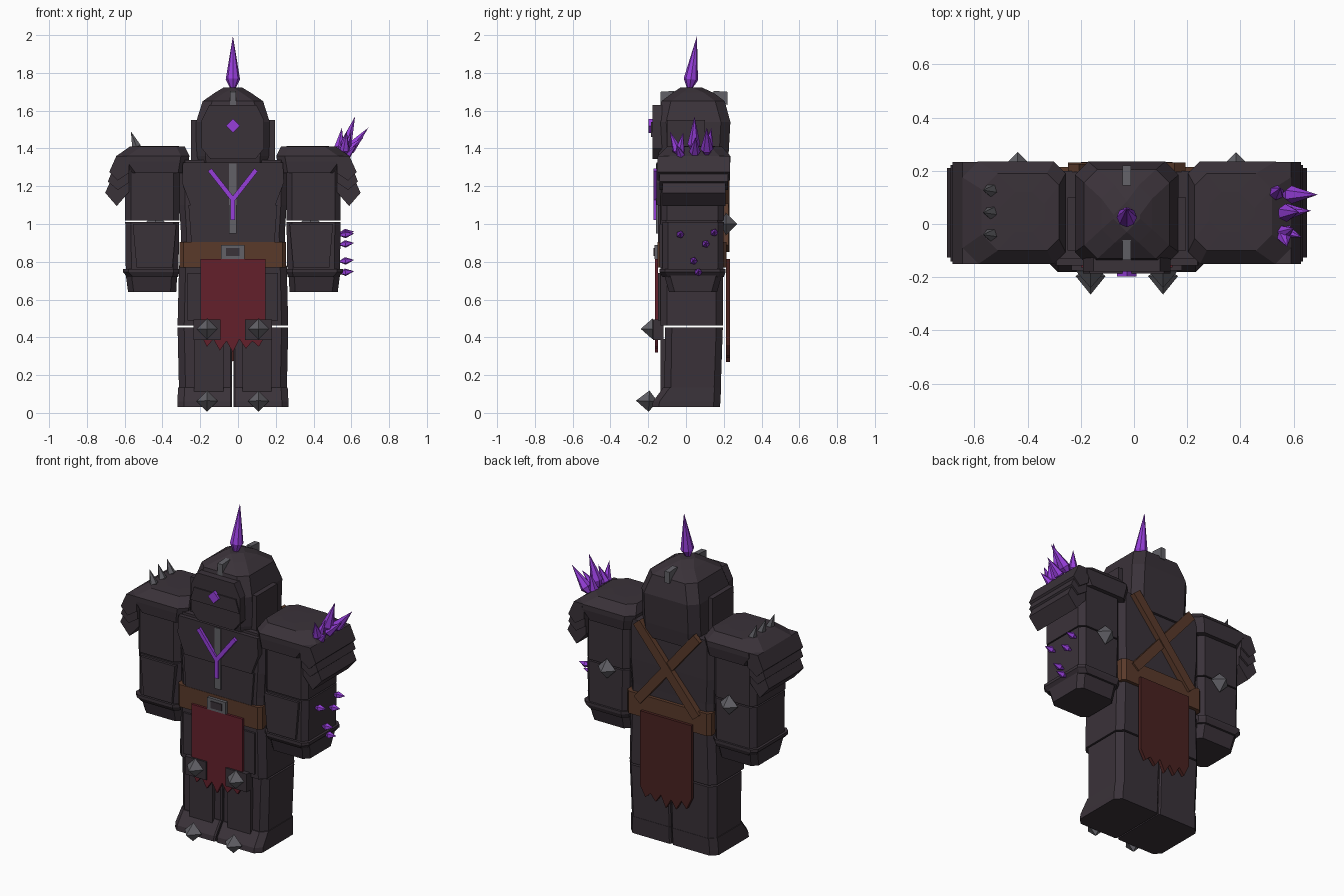
import bpy, bmesh, math
from mathutils import Vector

CX = -0.027  # body centre line


def mat(name, r, g, b):
    lin = [(c / 255 / 12.92) if c < 11 else ((c / 255 + 0.055) / 1.055) ** 2.4 for c in (r, g, b)]
    m = bpy.data.materials.new(name)
    m.diffuse_color = (*lin, 1)
    return m


DARK = mat("dark_armor", 58, 50, 57)
GREY = mat("grey_metal", 98, 97, 103)
PURPLE = mat("purple_crystal", 150, 62, 218)
BROWN = mat("brown_leather", 90, 58, 42)
RED = mat("crimson_cloth", 100, 32, 43)
MAROON = mat("maroon_cape", 74, 34, 32)


def finish(name, bm, m):
    bmesh.ops.recalc_face_normals(bm, faces=bm.faces)
    me = bpy.data.meshes.new(name)
    bm.to_mesh(me)
    bm.free()
    me.materials.append(m)
    ob = bpy.data.objects.new(name, me)
    bpy.context.collection.objects.link(ob)
    return ob


def skin(name, loops, m):
    """Skin equal-length point loops and cap both ends."""
    bm = bmesh.new()
    vs = [[bm.verts.new(p) for p in lp] for lp in loops]
    n = len(vs[0])
    for a, b in zip(vs, vs[1:]):
        for i in range(n):
            j = (i + 1) % n
            bm.faces.new((a[i], a[j], b[j], b[i]))
    bm.faces.new(vs[0])
    bm.faces.new(vs[-1])
    return finish(name, bm, m)


def loft(name, rings, m=DARK, ci=0.03, co=0.03, s=1):
    """Rings of (z, u0, u1, y0, y1); u is measured from the centre line,
    ci / co are the corner cuts on the u0 / u1 side, s mirrors."""
    loops = []
    for z, a, b, c, d in rings:
        pts = [(a + ci, c), (b - co, c), (b, c + co), (b, d - co),
               (b - co, d), (a + ci, d), (a, d - ci), (a, c + ci)]
        loops.append([(CX + s * u, y, z) for u, y in pts])
    return skin(name, loops, m)


def plate(name, pts, y0, y1, m=DARK, s=1):
    """Outline of (u, z) points extruded along y."""
    return skin(name, [[(CX + s * u, y, z) for u, z in pts] for y in (y0, y1)], m)


def box(name, u0, u1, y0, y1, z0, z1, m=DARK, s=1):
    return plate(name, [(u0, z0), (u1, z0), (u1, z1), (u0, z1)], y0, y1, m, s)


def spike(name, base, tip, r, m, n=6, back=0.2):
    """Crystal: small foot, widest ring, pointed tip."""
    base, tip = Vector(base), Vector(tip)
    ax = tip - base
    q = ax.to_track_quat('Z', 'Y')
    bm = bmesh.new()
    ring = [bm.verts.new(base + ax * back + q @ Vector(
        (r * math.cos(2 * math.pi * i / n), r * math.sin(2 * math.pi * i / n), 0))) for i in range(n)]
    t, f = bm.verts.new(tip), bm.verts.new(base)
    for i in range(n):
        bm.faces.new((ring[i - 1], ring[i], t))
        bm.faces.new((ring[i], ring[i - 1], f))
    return finish(name, bm, m)


def bar(name, p, q, w, y0, y1, m):
    """Straight strip in the xz plane from p to q."""
    p, q = Vector(p), Vector(q)
    d = (q - p).normalized() * w / 2
    o = Vector((-d.y, d.x))
    return plate(name, [p + o, p - o, q - o, q + o], y0, y1, m)


def cloth(name, hw, ztop, zbot, y0, y1, m):
    """Hanging cloth with a torn hem."""
    teeth = [0.10, 0.03, 0.07, 0.01, 0.06, 0.0, 0.07, 0.02, 0.06, 0.03, 0.09]
    n = len(teeth) - 1
    pts = [(-hw + 2 * hw * i / n, zbot + t) for i, t in enumerate(teeth)]
    plate(name, pts + [(hw, ztop), (-hw, ztop)], y0, y1, m)


# Mirrored limbs
for s, side in ((-1, "left"), (1, "right")):
    # legs and boots
    loft(side + "_upper_leg", [(0.462, 0.004, 0.293, -0.135, 0.195), (0.78, 0.004, 0.285, -0.135, 0.195)],
         ci=0.008, co=0.035, s=s)
    loft(side + "_lower_leg", [(0.10, 0.004, 0.285, -0.115, 0.183), (0.452, 0.004, 0.293, -0.11, 0.195)],
         ci=0.008, co=0.035, s=s)
    loft(side + "_boot", [(0.03, 0.004, 0.294, -0.18, 0.18), (0.06, 0.004, 0.294, -0.175, 0.182),
                          (0.135, 0.004, 0.29, -0.12, 0.186)], ci=0.008, co=0.035, s=s)
    box(side + "_shin_guard", 0.05, 0.205, -0.135, -0.1, 0.11, 0.39, s=s)
    box(side + "_thigh_plate", 0.05, 0.24, -0.147, -0.12, 0.49, 0.74, s=s)
    box(side + "_knee_plate", 0.065, 0.208, -0.175, -0.12, 0.385, 0.495, s=s)
    x = CX + s * 0.136
    spike(side + "_knee_spike", (x, -0.15, 0.445), (x, -0.24, 0.445), 0.055, GREY, 4, 0.3)
    spike(side + "_toe_spike", (x, -0.15, 0.06), (x, -0.265, 0.065), 0.056, GREY, 4, 0.4)
    # arms
    loft(side + "_hand", [(0.64, 0.30, 0.555, -0.09, 0.165), (0.73, 0.295, 0.567, -0.115, 0.19)], s=s)
    loft(side + "_wrist_band", [(0.72, 0.29, 0.56, -0.125, 0.2), (0.745, 0.285, 0.582, -0.14, 0.21),
                                (0.762, 0.285, 0.582, -0.14, 0.21)], s=s)
    loft(side + "_forearm", [(0.755, 0.288, 0.567, -0.125, 0.198), (1.01, 0.284, 0.57, -0.125, 0.2)], s=s)
    plate(side + "_forearm_plate", [(0.32, 0.77), (0.51, 0.77), (0.53, 1.0), (0.30, 1.0)], -0.14, -0.1, s=s)
    loft(side + "_upper_arm", [(1.018, 0.284, 0.57, -0.13, 0.2), (1.36, 0.284, 0.57, -0.13, 0.2)], s=s)
    x = CX + s * 0.41
    spike(side + "_elbow_spike", (x, 0.185, 1.0), (x, 0.27, 1.0), 0.06, GREY, 4, 0.3)
    # pauldron cap and flared side plates
    loft(side + "_pauldron", [(1.27, 0.245, 0.575, -0.145, 0.225), (1.33, 0.235, 0.62, -0.15, 0.235),
                              (1.36, 0.23, 0.617, -0.15, 0.235), (1.41, 0.255, 0.545, -0.10, 0.19),
                              (1.413, 0.31, 0.48, -0.03, 0.12)], ci=0.045, co=0.06, s=s)
    for k, (pts, y0, y1) in enumerate((
            ([(0.55, 1.36), (0.617, 1.36), (0.655, 1.275), (0.61, 1.23), (0.55, 1.27)], -0.15, 0.232),
            ([(0.55, 1.30), (0.64, 1.28), (0.662, 1.225), (0.61, 1.18), (0.55, 1.22)], -0.14, 0.222),
            ([(0.55, 1.24), (0.645, 1.235), (0.676, 1.165), (0.615, 1.095), (0.55, 1.17)], -0.125, 0.21))):
        plate(f"{side}_shoulder_plate_{k}", pts, y0, y1, s=s)
    # helmet cheek guard
    box(side + "_ear_plate", 0.15, 0.222, -0.10, 0.10, 1.34, 1.55, s=s)

# Torso and chest plates
loft("torso", [(0.64, -0.28, 0.28, -0.13, 0.195), (0.95, -0.275, 0.275, -0.135, 0.195),
               (1.1, -0.284, 0.284, -0.135, 0.2), (1.34, -0.284, 0.284, -0.13, 0.2)])
plate("chest_plate", [(-0.225, 1.10), (0.225, 1.10), (0.27, 1.22), (0.265, 1.325), (-0.265, 1.325), (-0.27, 1.22)],
      -0.155, -0.1)
plate("belly_plate", [(-0.22, 0.90), (0.22, 0.90), (0.235, 1.10), (-0.235, 1.10)], -0.148, -0.1)
box("sternum_strip", -0.02, 0.02, -0.16, -0.12, 0.95, 1.32, GREY)
bar("rune_stem", (0, 1.02), (0, 1.14), 0.024, -0.172, -0.155, PURPLE)
for s in (-1, 1):
    bar("rune_arm", (0, 1.13), (s * 0.123, 1.287), 0.024, -0.172, -0.155, PURPLE)
    bar("back_strap", (s * 0.2, 1.345), (-s * 0.2, 0.87), 0.055, 0.195, 0.228 + s * 0.003, BROWN)

# Belt, buckle, cloths
loft("belt", [(0.77, -0.282, 0.282, -0.15, 0.215), (0.905, -0.282, 0.282, -0.15, 0.215)], BROWN, 0.02, 0.02)
box("buckle", -0.062, 0.062, -0.168, -0.14, 0.815, 0.888, GREY)
box("buckle_centre", -0.036, 0.036, -0.173, -0.16, 0.83, 0.872, DARK)
cloth("front_cloth", 0.172, 0.815, 0.32, -0.164, -0.148, RED)
cloth("back_cape", 0.172, 0.815, 0.27, 0.212, 0.232, MAROON)

# Helmet: faceted dome, face plate, crest fins, gem, horn
loft("helmet", [(1.27, -0.19, 0.19, -0.125, 0.215), (1.36, -0.195, 0.195, -0.145, 0.225),
                (1.54, -0.195, 0.195, -0.155, 0.235), (1.65, -0.16, 0.16, -0.13, 0.205),
                (1.695, -0.095, 0.095, -0.07, 0.145), (1.722, -0.05, 0.05, -0.03, 0.085)], ci=0.05, co=0.05)
plate("face_plate", [(-0.12, 1.345), (0.12, 1.345), (0.165, 1.40), (0.165, 1.55), (0.125, 1.63),
                     (-0.125, 1.63), (-0.165, 1.55), (-0.165, 1.40)], -0.178, -0.11)
plate("brow_plate", [(-0.165, 1.46), (0.165, 1.46), (0.14, 1.54), (-0.14, 1.54)], -0.185, -0.12)
plate("gem", [(-0.037, 1.52), (0, 1.483), (0.037, 1.52), (0, 1.557)], -0.198, -0.17, PURPLE)
for name, ya, yb in (("front_fin", -0.135, -0.06), ("back_fin", 0.22, 0.145)):
    prof = [(ya, 1.63), (ya, 1.70), (yb, 1.705), (yb, 1.66)]
    skin(name, [[(CX + u, y, z) for y, z in prof] for u in (-0.016, 0.016)], GREY)
spike("horn", (CX, 0.015, 1.69), (CX, 0.058, 1.995), 0.038, PURPLE, 8, 0.25)

# Shoulder spikes (left) and crystals (right)
for y in (-0.04, 0.043, 0.127):
    spike("shoulder_spike", (-0.525, y, 1.375), (-0.567, y, 1.49), 0.025, GREY, 5, 0.3)
for b, t, r in (((0.55, 0.04, 1.36), (0.62, 0.045, 1.57), 0.034),
                ((0.55, 0.11, 1.35), (0.69, 0.11, 1.51), 0.034),
                ((0.56, -0.03, 1.35), (0.575, -0.085, 1.49), 0.028),
                ((0.53, 0.11, 1.36), (0.55, 0.135, 1.51), 0.028),
                ((0.54, 0.045, 1.35), (0.665, 0.05, 1.46), 0.03),
                ((0.55, -0.04, 1.35), (0.60, -0.015, 1.485), 0.028),
                ((0.55, -0.02, 1.34), (0.63, -0.05, 1.42), 0.025)):
    spike("shoulder_crystal", b, t, r, PURPLE, 6, 0.3)
for y, z in ((-0.03, 0.94), (0.15, 0.95), (0.105, 0.89), (0.04, 0.80), (0.065, 0.74)):
    spike("forearm_crystal", (0.53, y, z), (0.615, y, z + 0.01), 0.021, PURPLE, 5, 0.45)
